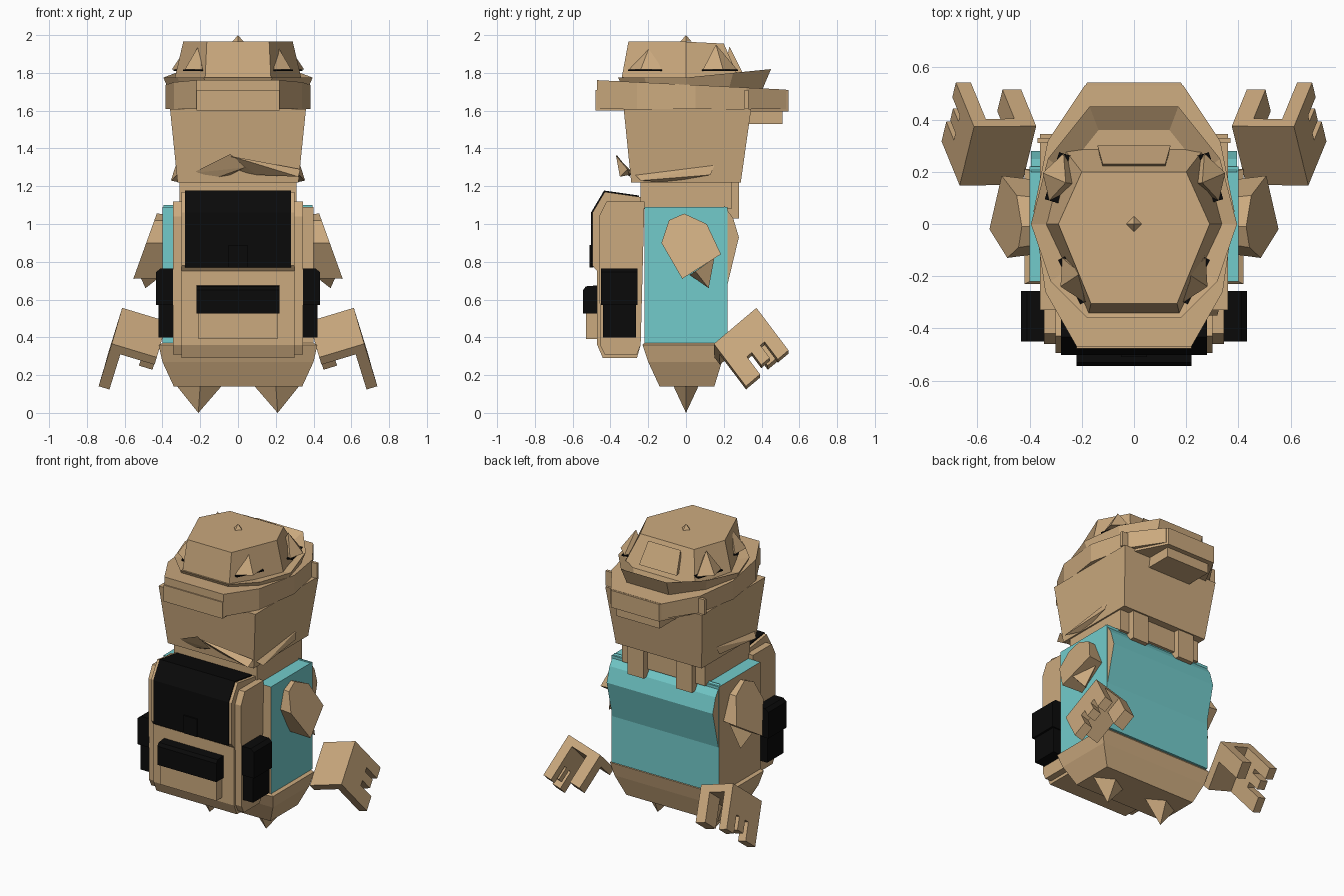
import bpy, bmesh
from mathutils import Vector

if "Cube" in bpy.data.objects:
    bpy.data.objects.remove(bpy.data.objects["Cube"])


def material(name, rgb):
    m = bpy.data.materials.new(name)
    m.diffuse_color = (*rgb, 1)
    m.use_nodes = True
    m.node_tree.nodes["Principled BSDF"].inputs["Base Color"].default_value = m.diffuse_color
    return m


TAN = material("tan", (0.60, 0.40, 0.21))
CYAN = material("cyan", (0.17, 0.60, 0.60))
BLACK = material("black", (0.003, 0.003, 0.003))


def finish(bm, name, *mats):
    bmesh.ops.recalc_face_normals(bm, faces=bm.faces)
    me = bpy.data.meshes.new(name)
    bm.to_mesh(me)
    bm.free()
    for m in mats:
        me.materials.append(m)
    ob = bpy.data.objects.new(name, me)
    bpy.context.collection.objects.link(ob)
    return ob


def hull(name, pts, mat=TAN):
    """Convex faceted solid around a few points."""
    bm = bmesh.new()
    for p in pts:
        bm.verts.new(p)
    bmesh.ops.convex_hull(bm, input=bm.verts)
    bmesh.ops.delete(bm, geom=[v for v in bm.verts if not v.link_faces], context='VERTS')
    bmesh.ops.dissolve_limit(bm, angle_limit=0.02, verts=bm.verts, edges=bm.edges)
    return finish(bm, name, mat)


def box(name, x, y, z, mat=TAN):
    return hull(name, [(a, b, c) for a in x for b in y for c in z], mat)


def loft(name, rings, mat=TAN):
    """Skin between equal rings, capped at both ends."""
    bm = bmesh.new()
    vs = [[bm.verts.new(p) for p in r] for r in rings]
    n = len(vs[0])
    for a, b in zip(vs, vs[1:]):
        for i in range(n):
            bm.faces.new((a[i], a[(i + 1) % n], b[(i + 1) % n], b[i]))
    bm.faces.new(vs[0])
    bm.faces.new(vs[-1])
    return finish(bm, name, mat)


def prism(name, profile, x, mat=TAN):
    """(y, z) profile extruded between two x values."""
    return loft(name, [[(a, y, z) for y, z in profile] for a in x], mat)


def paint(ob, mat, rule):
    ob.data.materials.append(mat)
    for p in ob.data.polygons:
        if rule(p):
            p.material_index = len(ob.data.materials) - 1


def mirror_outline(half):
    return half + [(-x, y) for x, y in reversed(half)]


def rect(x, y, z):
    return [(-x, y[0], z), (x, y[0], z), (x, y[1], z), (-x, y[1], z)]


# hips and pointed feet
loft("hips", [rect(0.34, (-0.14, 0.15), 0.14), rect(0.40, (-0.20, 0.19), 0.27),
              rect(0.42, (-0.23, 0.21), 0.36), rect(0.38, (-0.21, 0.20), 0.38)])
for s in (1, -1):
    hull("foot", [(s * 0.08, 0, 0.15), (s * 0.33, 0, 0.15), (s * 0.2, -0.07, 0.15),
                  (s * 0.2, 0.07, 0.15), (s * 0.21, 0, 0)])

# torso in two halves, sides partly tan
for s in (1, -1):
    t = box("torso", (0, s * 0.4), (-0.22, 0.22), (0.37, 1.09), CYAN)
    paint(t, TAN, lambda p: p.normal.x < -0.5 or (p.normal.y < -0.5 and s > 0))
chest = prism("chest_flap", [(0.2, 1.10), (0.25, 1.03), (0.28, 0.93), (0.21, 0.64)],
              (-0.395, 0.395), CYAN)
paint(chest, TAN, lambda p: abs(p.normal.x) > 0.5)

# neck and collar tabs
box("neck", (-0.31, 0.31), (-0.24, 0.24), (1.08, 1.24))
for s in (1, -1):
    box("collar_tab", (s * 0.12, s * 0.24), (0.18, 0.28), (1.03, 1.24))

# head with fur tufts
loft("head", [rect(0.32, (-0.29, 0.29), 1.22), rect(0.36, (-0.33, 0.345), 1.61)])
hull("back_tuft", [(-0.24, -0.29, 1.27), (-0.04, -0.37, 1.37), (0.04, -0.35, 1.30),
                   (-0.1, -0.3, 1.25), (-0.04, -0.30, 1.26)])
hull("back_tuft", [(-0.04, -0.37, 1.36), (0.33, -0.31, 1.29), (0.32, -0.35, 1.25),
                   (0.1, -0.3, 1.26), (0, -0.29, 1.28)])
for s in (1, -1):
    hull("cheek_tuft", [(s * 0.3, -0.29, 1.28), (s * 0.355, -0.24, 1.23), (s * 0.33, 0.15, 1.31),
                        (s * 0.34, 0.13, 1.26), (s * 0.31, -0.1, 1.22)])

# head strap with visor block at +y
outer = mirror_outline([(0.19, 0.53), (0.33, 0.32), (0.385, 0.05), (0.34, -0.26), (0.22, -0.47)])
loft("head_strap", [[(x, y, 1.61) for x, y in outer],
                    [(x, y, 1.738 - 0.05 * y) for x, y in outer]])
loft("visor_block", [[(x, y, z) for x, y in ((-0.29, 0.33), (0.29, 0.33), (0.18, 0.543), (-0.18, 0.543))]
                     for z in (1.595, 1.71)])
box("visor_lower", (-0.16, 0.16), (0.3, 0.51), (1.53, 1.60))
box("strap_back", (-0.22, 0.22), (-0.478, -0.3), (1.60, 1.71))
for s in (1, -1):
    box("strap_clip", (s * 0.3, s * 0.37), (0.31, 0.33), (1.61, 1.71))

# cap brim, rising towards +y
brim = mirror_outline([(0.17, 0.45), (0.33, 0.25), (0.395, 0.0), (0.32, -0.22), (0.18, -0.36)])
loft("cap_brim", [[(x * 0.92, y * 0.9, 1.70 + 0.03 * max(0, y)) for x, y in brim],
                  [(x, y, 1.775 + 0.10 * max(0, y)) for x, y in brim],
                  [(x * 0.8, y * 0.8, 1.76) for x, y in brim]])

# cap crown, top button and fin
low = mirror_outline([(0.27, 0.29), (0.34, 0.0), (0.175, -0.345)])
top = mirror_outline([(0.20, 0.20), (0.29, 0.0), (0.165, -0.305)])
loft("cap_crown", [[(x, y, 1.75) for x, y in low],
                   [(x, y, 1.965 if y < 0.1 else 1.955) for x, y in top]])
hull("cap_button", [(0.03, 0, 1.965), (-0.03, 0, 1.965), (0, 0.03, 1.965), (0, -0.03, 1.965), (0, 0, 2.0)])
hull("cap_fin", [(-0.14, 0.3, 1.80), (0.14, 0.3, 1.80), (-0.12, 0.23, 1.94), (0.12, 0.23, 1.94),
                 (-0.12, 0.2, 1.80), (0.12, 0.2, 1.80)])

# four cap vents with dark slits below
for s in (1, -1):
    for a, b in (((0.19, -0.30), (0.275, -0.13)), ((0.325, 0.09), (0.27, 0.27))):
        a, b = (Vector((s * p[0], p[1], 0)) for p in (a, b))
        mid = (a + b) / 2
        t = (b - a).normalized()
        out = Vector((t.y, -t.x, 0))
        if out.dot(mid) < 0:
            out = -out
        up = Vector((0, 0, 1))
        hull("cap_vent", [a + up * 1.818, b + up * 1.818, mid * 0.88 + up * 1.95,
                          mid + out * 0.055 + up * 1.818, mid - out * 0.1 + up * 1.818])
        hull("vent_slit", [p + out * o + up * z for p in (a, b) for o in (-0.06, 0.018)
                           for z in (1.809, 1.817)], BLACK)

# backpack body, flap, pockets
prism("backpack", [(-0.22, 1.14), (-0.43, 1.17), (-0.495, 1.06), (-0.495, 0.78), (-0.47, 0.75),
                   (-0.47, 0.36), (-0.44, 0.29), (-0.26, 0.29), (-0.24, 0.36)], (-0.3, 0.3))
prism("backpack_sides", [(-0.22, 1.12), (-0.42, 1.12), (-0.46, 1.04), (-0.455, 0.36),
                         (-0.43, 0.31), (-0.26, 0.31), (-0.24, 0.36)], (-0.345, 0.345))
prism("backpack_flap", [(-0.25, 1.143), (-0.43, 1.168), (-0.494, 1.06), (-0.494, 0.77), (-0.502, 0.77),
                        (-0.502, 1.062), (-0.434, 1.177), (-0.25, 1.151)], (-0.28, 0.28), BLACK)
box("flap_buckle", (-0.05, 0.05), (-0.51, -0.49), (0.77, 0.89), BLACK)
box("front_pocket", (-0.21, 0.21), (-0.53, -0.46), (0.39, 0.66))
prism("front_pocket_flap", [(-0.47, 0.675), (-0.53, 0.67), (-0.545, 0.65), (-0.545, 0.525), (-0.47, 0.525)],
      (-0.22, 0.22), BLACK)
for s in (1, -1):
    box("side_pocket", (s * 0.3, s * 0.42), (-0.44, -0.265), (0.40, 0.6), BLACK)
    hull("side_pocket_flap", [(s * x, y, z) for y in (-0.45, -0.257)
                              for x, z in ((0.3, 0.57), (0.434, 0.57), (0.434, 0.745), (0.41, 0.765), (0.3, 0.765))],
         BLACK)

# sleeves: slanted polygon end tapering into the torso
sleeve = [(-0.13, 0.90), (-0.09, 1.02), (-0.01, 1.055), (0.11, 1.0), (0.185, 0.84), (-0.02, 0.71)]
for s in (1, -1):
    end = [(s * (0.43 + (1.055 - z) * 0.36), y, z) for y, z in sleeve]
    root = [(s * 0.37, 0.02 + (y - 0.02) * 0.9, 0.9 + (z - 0.9) * 0.98) for y, z in sleeve]
    loft("sleeve", [root, end])
    hull("sleeve_point", [(s * 0.40, 0.02, 0.73), (s * 0.53, 0.05, 0.75), (s * 0.43, 0.15, 0.82),
                          (s * 0.49, 0.12, 0.66)])

# floating hands: back plate, side plate with three fingers, thumb
D = Vector((0.24, 0.585, -0.775)).normalized()
E = Vector((-0.183, 0.75, 0.633)).normalized()
W = D.cross(E)
O = Vector((0.43, 0.15, 0.294))
hand = [("hand_back", (0, 0.25), (0, 0.3), (0, 0.05)),
        ("hand_side", (0.19, 0.25), (0, 0.3), (0.04, 0.17)),
        ("finger", (0.19, 0.25), (0, 0.10), (0.16, 0.29)),
        ("finger", (0.19, 0.25), (0.135, 0.195), (0.16, 0.255)),
        ("finger", (0.19, 0.25), (0.225, 0.3), (0.16, 0.29)),
        ("thumb", (0, 0.075), (0.19, 0.3), (0.04, 0.24))]
for s in (1, -1):
    for name, ws, es, ds in hand:
        pts = [O + W * w + E * e + D * d for w in ws for e in es for d in ds]
        hull(name, [(s * p.x, p.y, p.z) for p in pts])
